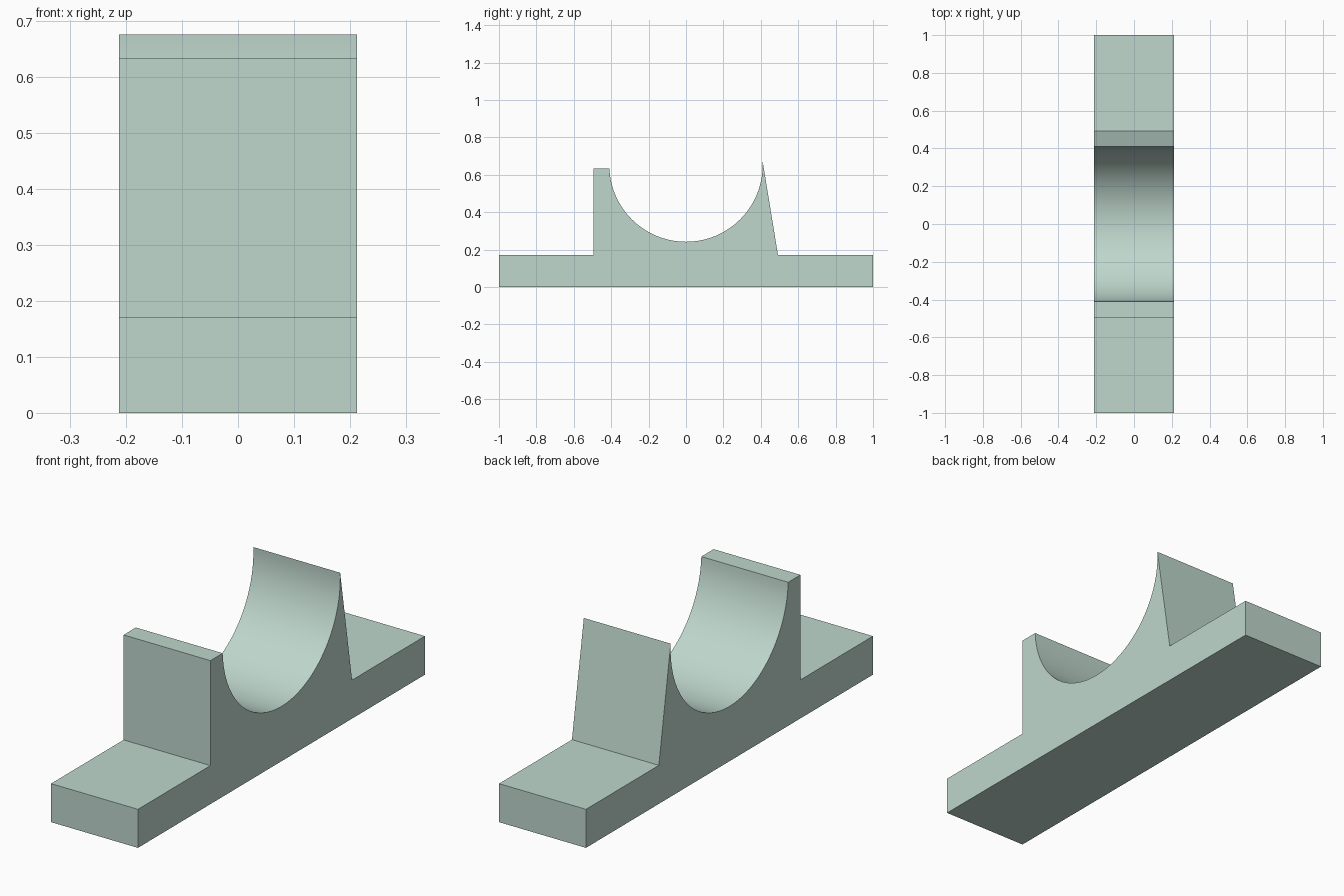
import bpy, bmesh, math

if "Cube" in bpy.data.objects:
    bpy.data.objects.remove(bpy.data.objects["Cube"])

HALF_WIDTH = 0.212
RADIUS, CENTRE_Z = 0.41, 0.652
WALL_TOP, TIP_TOP, BASE_TOP = 0.633, 0.675, 0.17
SEGMENTS = 64

# Cradle arc from the blunt wall, under the centre, to the sharp tip
start = math.pi + math.asin((CENTRE_Z - WALL_TOP) / RADIUS)
end = 2 * math.pi + math.asin((TIP_TOP - CENTRE_Z) / RADIUS)
arc = []
for i in range(SEGMENTS + 1):
    a = start + (end - start) * i / SEGMENTS
    arc.append((RADIUS * math.cos(a), CENTRE_Z + RADIUS * math.sin(a)))

# Side profile (y, z): base, blunt wall, cradle, tapered wall
profile = [(1, 0), (-1, 0), (-1, BASE_TOP), (-0.495, BASE_TOP), (-0.495, WALL_TOP)]
profile += arc + [(0.492, BASE_TOP), (1, BASE_TOP)]

# Extrude the profile across the width
bm = bmesh.new()
face = bm.faces.new([bm.verts.new((-HALF_WIDTH, y, z)) for y, z in profile])
result = bmesh.ops.extrude_face_region(bm, geom=[face])
moved = [v for v in result["geom"] if isinstance(v, bmesh.types.BMVert)]
bmesh.ops.translate(bm, verts=moved, vec=(2 * HALF_WIDTH, 0, 0))
bmesh.ops.recalc_face_normals(bm, faces=bm.faces)
mesh = bpy.data.meshes.new("cradle_bracket")
bm.to_mesh(mesh)
bm.free()

bracket = bpy.data.objects.new("cradle_bracket", mesh)
bpy.context.collection.objects.link(bracket)
mat = bpy.data.materials.new("pale_green")
mat.diffuse_color = (0.52, 0.68, 0.61, 1)
mat.use_nodes = True
mat.node_tree.nodes["Principled BSDF"].inputs["Base Color"].default_value = mat.diffuse_color
mesh.materials.append(mat)

# Smooth cradle, sharp edges elsewhere
bpy.context.view_layer.objects.active = bracket
bracket.select_set(True)
bpy.ops.object.shade_smooth_by_angle(angle=math.radians(8))
